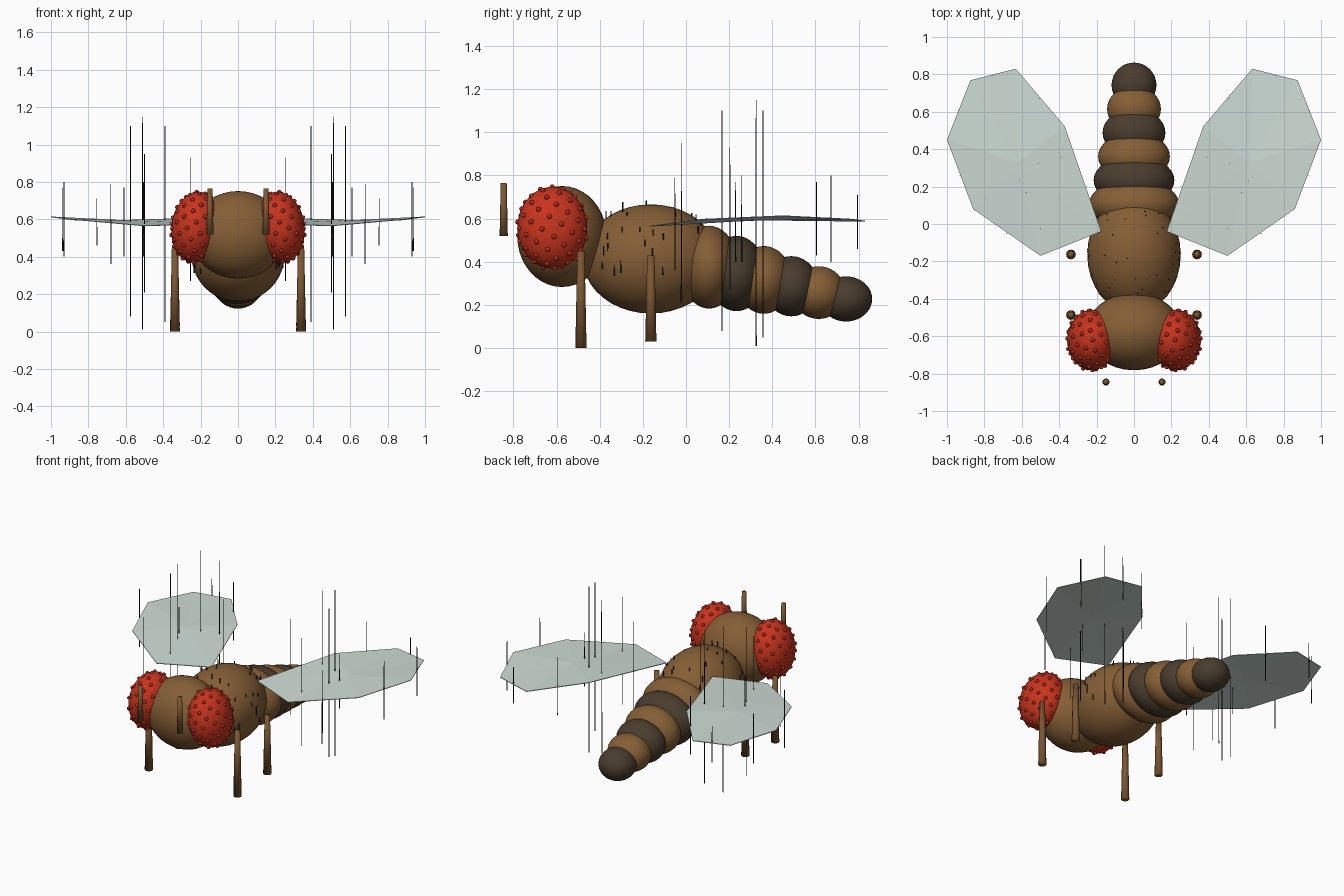
import bpy, bmesh, math, random
from mathutils import Vector, Matrix

if "Cube" in bpy.data.objects:
    bpy.data.objects.remove(bpy.data.objects["Cube"])

random.seed(4)


def material(name, rgb):
    m = bpy.data.materials.new(name)
    m.diffuse_color = (*rgb, 1)
    m.use_nodes = True
    m.node_tree.nodes["Principled BSDF"].inputs["Base Color"].default_value = m.diffuse_color
    return m


BROWN = material("body brown", (0.235, 0.113, 0.036))
LIMB = material("limb brown", (0.20, 0.095, 0.032))
DARK = material("dark band", (0.068, 0.046, 0.027))
RED = material("eye red", (0.58, 0.034, 0.012))
BUMP = material("eye bump red", (0.42, 0.025, 0.012))
WING = material("wing grey green", (0.62, 0.72, 0.675))
HAIR = material("hair black", (0.012, 0.012, 0.012))


def finish(bm, name, mat, smooth=True):
    me = bpy.data.meshes.new(name)
    for f in bm.faces:
        f.smooth = smooth
    bm.to_mesh(me)
    bm.free()
    me.materials.append(mat)
    ob = bpy.data.objects.new(name, me)
    bpy.context.collection.objects.link(ob)
    return ob


def ellipsoid(name, loc, radii, mat, roll=0.0):
    bm = bmesh.new()
    m = Matrix.Translation(loc) @ Matrix.Rotation(roll, 4, 'Y') @ Matrix.Diagonal((*radii, 1))
    bmesh.ops.create_uvsphere(bm, u_segments=32, v_segments=20, radius=1, matrix=m)
    return finish(bm, name, mat)


def post(bm, x, y, z0, z1, r0, r1, sides=12):
    """Upright tapered rod between two heights."""
    bmesh.ops.create_cone(bm, cap_ends=True, segments=sides, radius1=r0, radius2=r1,
                          depth=z1 - z0, matrix=Matrix.Translation((x, y, (z0 + z1) / 2)))


def rod(name, x, y, z0, z1, r0, r1, mat):
    bm = bmesh.new()
    post(bm, x, y, z0, z1, r0, r1)
    return finish(bm, name, mat)


# Head and thorax
HEAD_C, HEAD_R = Vector((0, -0.575, 0.517)), (0.255, 0.207, 0.234)
THORAX_C, THORAX_R = Vector((0, -0.163, 0.413)), (0.25, 0.315, 0.253)
ellipsoid("head", HEAD_C, HEAD_R, BROWN)
ellipsoid("thorax", THORAX_C, THORAX_R, BROWN)

# Abdomen: drooping, shrinking, overlapping segments in alternating colours
for i in range(6):
    loc = (0, 0.107 + 0.127 * i, 0.375 - 0.0295 * i)
    radii = (0.24 - 0.024 * i, 0.136 - 0.003 * i, 0.192 - 0.0175 * i)
    ellipsoid(f"abdomen_segment_{i + 1}", loc, radii, DARK if i % 2 else BROWN)

# Wing outline and upright wing hairs: (x, y, bottom, top)
OUTLINE = [(0.175, -0.04, 0.575), (0.5, -0.17, 0.565), (0.86, 0.08, 0.597),
           (1.0, 0.45, 0.613), (0.875, 0.768, 0.597), (0.632, 0.83, 0.588),
           (0.37, 0.522, 0.602)]
WING_HAIRS = [(0.51, 0.325, 0.01, 1.15), (0.575, 0.167, 0.08, 1.1), (0.39, 0.357, 0.05, 1.1),
              (0.50, -0.022, 0.21, 0.95), (0.255, 0.203, 0.27, 0.93), (0.68, -0.052, 0.36, 0.79),
              (0.93, 0.258, 0.40, 0.8), (0.937, 0.605, 0.43, 0.77), (0.505, 0.672, 0.40, 0.8),
              (0.755, 0.795, 0.46, 0.71), (0.61, 0.23, 0.40, 0.77)]

for side, s in (("right", 1), ("left", -1)):
    # Compound eye
    eye_c, eye_r, roll = Vector((s * 0.225, -0.62, 0.558)), (0.131, 0.162, 0.19), -s * 0.13
    ellipsoid(f"{side}_eye", eye_c, eye_r, RED, roll)

    # Bumps spread evenly over the eye, outside the head only
    bm = bmesh.new()
    turn = Matrix.Rotation(roll, 3, 'Y')
    count = 85
    for i in range(count):
        z = 1 - 2 * (i + 0.5) / count
        a = i * math.pi * (3 - math.sqrt(5))
        r = math.sqrt(1 - z * z)
        p = eye_c + turn @ Vector((s * r * math.cos(a) * eye_r[0],
                                   r * math.sin(a) * eye_r[1], z * eye_r[2]))
        d = p - HEAD_C
        if sum((d[k] / HEAD_R[k]) ** 2 for k in range(3)) > 1:
            bmesh.ops.create_icosphere(bm, subdivisions=2, radius=0.012,
                                       matrix=Matrix.Translation(p))
    finish(bm, f"{side}_eye_bumps", BUMP)

    # Legs and antenna
    rod(f"{side}_front_leg", s * 0.337, -0.487, 0, 0.45, 0.026, 0.017, LIMB)
    rod(f"{side}_back_leg", s * 0.337, -0.163, 0.03, 0.43, 0.026, 0.017, LIMB)
    rod(f"{side}_antenna", s * 0.15, -0.845, 0.52, 0.765, 0.019, 0.014, LIMB)

    # Wing: thin fan around its middle point
    bm = bmesh.new()
    rings = []
    for dz in (-0.002, 0.002):
        ring = [bm.verts.new((s * x, y, z + dz)) for x, y, z in OUTLINE]
        mid = bm.verts.new((s * 0.62, 0.33, 0.594 + dz))
        for k in range(len(ring)):
            bm.faces.new((mid, ring[k], ring[(k + 1) % len(ring)]))
        rings.append(ring)
    low, high = rings
    for k in range(len(low)):
        n = (k + 1) % len(low)
        bm.faces.new((low[k], low[n], high[n], high[k]))
    bmesh.ops.recalc_face_normals(bm, faces=bm.faces)
    finish(bm, f"{side}_wing", WING, False)

    # Long hairs standing through the wing
    bm = bmesh.new()
    for x, y, z0, z1 in WING_HAIRS:
        post(bm, s * x, y, z0, z1, 0.003, 0.002, 5)
    finish(bm, f"{side}_wing_hairs", HAIR, False)

# Short upright bristles scattered on the thorax
bm = bmesh.new()
for i in range(44):
    a, t = random.uniform(-0.4, math.pi + 0.4), random.uniform(-0.8, 0.75)
    r = math.sqrt(1 - t * t)
    p = THORAX_C + Vector((r * math.cos(a) * THORAX_R[0], t * THORAX_R[1],
                           r * math.sin(a) * THORAX_R[2]))
    h = random.uniform(0.015, 0.035)
    post(bm, p.x, p.y, p.z - h, p.z + h, 0.004, 0.003, 5)
finish(bm, "thorax_bristles", HAIR, False)
